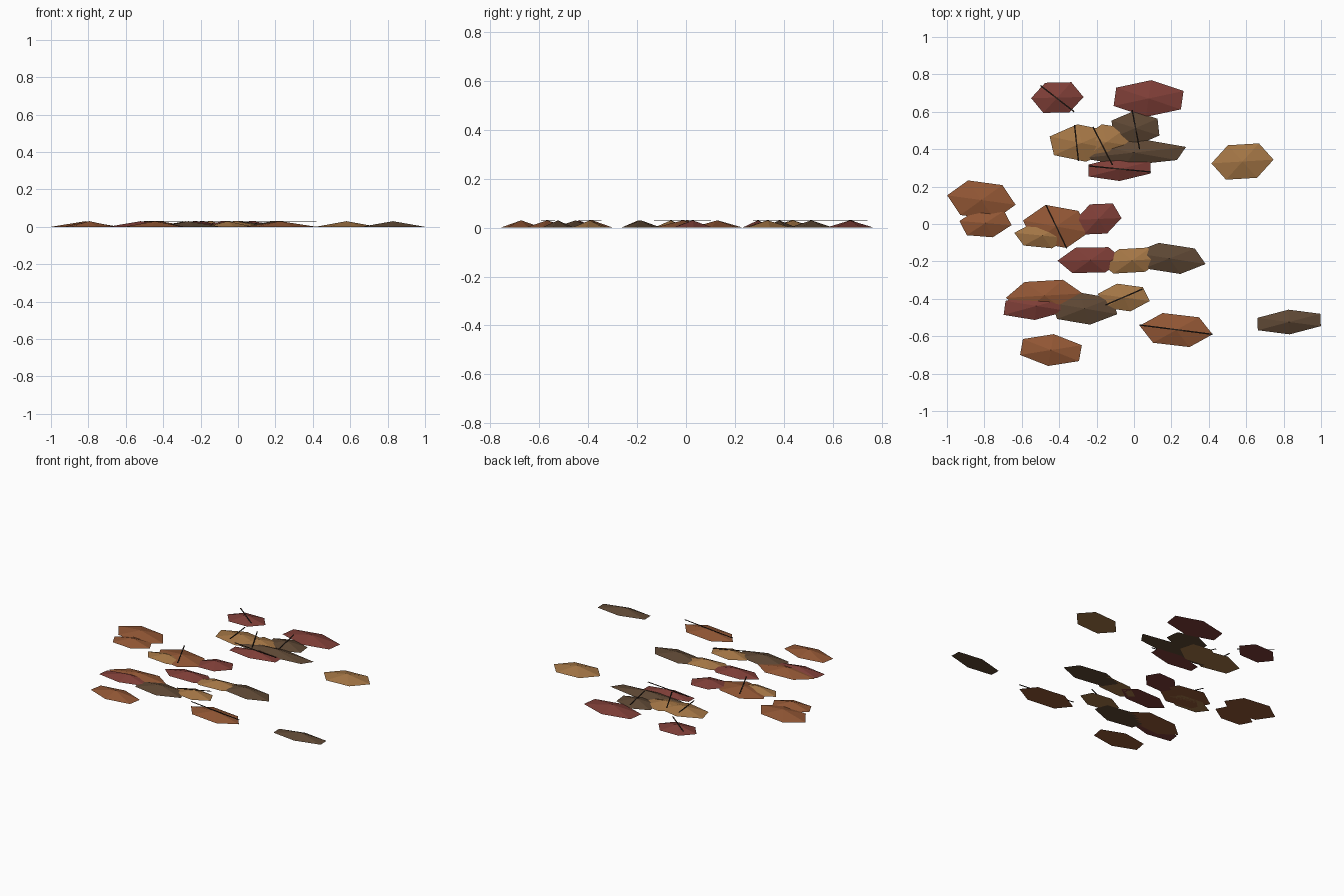
import bpy, bmesh
from mathutils import Vector, Matrix

PEAK = 0.03


def material(name, rgb):
    m = bpy.data.materials.new(name)
    m.diffuse_color = (*rgb, 1)
    return m


def add_object(name, bm, mat):
    bmesh.ops.recalc_face_normals(bm, faces=bm.faces)
    me = bpy.data.meshes.new(name)
    bm.to_mesh(me)
    bm.free()
    me.materials.append(mat)
    ob = bpy.data.objects.new(name, me)
    bpy.context.collection.objects.link(ob)
    return ob


def leaf(name, x, y, ux, uy, vx, vy, mat):
    """Flat six-sided cone; u and v are two neighbouring corner offsets."""
    bm = bmesh.new()
    c, u, v = Vector((x, y, 0)), Vector((ux, uy, 0)), Vector((vx, vy, 0))
    ring = [bm.verts.new(c + o) for o in (u, v, v - u, -u, -v, u - v)]
    top = bm.verts.new(c + Vector((0, 0, PEAK)))
    bm.faces.new(ring[::-1])
    for i in range(6):
        bm.faces.new((ring[i], ring[(i + 1) % 6], top))
    add_object(name, bm, mat)


def stem(name, x0, y0, x1, y1, mat):
    """Thin strip lying level across the leaf tops."""
    a, b = Vector((x0, y0, PEAK)), Vector((x1, y1, PEAK))
    d = b - a
    bm = bmesh.new()
    bmesh.ops.create_cube(bm, size=1)
    rot = d.to_track_quat('X', 'Z').to_matrix().to_4x4()
    scale = Matrix.Diagonal((d.length, 0.007, 0.002, 1))
    bm.transform(Matrix.Translation((a + b) / 2) @ rot @ scale)
    add_object(name, bm, mat)


# Leaves by colour: centre, first corner offset, second corner offset
leaves = {
    "red_leaf": ((0.21, 0.048, 0.038), [
        (-.41, .676, .14, .003, .075, .082),
        (.078, .671, .187, .04, .014, .098),
        (-.077, .294, .166, .04, .0, .064),
        (-.19, .027, .123, .005, .077, .083),
        (-.233, -.193, .176, .003, .097, .069),
        (-.521, -.438, .176, .048, .01, .075)]),
    "brown_leaf": ((0.11, 0.063, 0.034), [
        (.008, .513, .128, -.04, .118, .05),
        (0, .382, .278, .03, .048, .07),
        (.19, -.184, .193, -.03, .135, .053),
        (-.265, -.452, .176, -.03, .146, .056),
        (.829, -.524, .17, -.022, .167, .044)]),
    "orange_leaf": ((0.29, 0.095, 0.035), [
        (-.816, .128, .183, -.025, .112, .08),
        (-.794, .005, .139, -.011, .1, .065),
        (-.417, -.013, .176, -.032, .12, .083),
        (-.48, -.383, .205, .012, .1, .085),
        (.225, -.567, .195, -.023, .123, .068),
        (-.444, -.674, .15, -.059, .165, .026)]),
    "ochre_leaf": ((0.37, 0.18, 0.06), [
        (-.28, .433, .171, -.035, .148, .065),
        (-.147, .438, .13, -.02, .105, .075),
        (.58, .334, .166, .01, .088, .097),
        (-.49, -.062, .15, -.015, .1, .053),
        (-.01, -.195, .17, .01, .1, .07),
        (-.055, -.393, .139, -.019, .103, .055)]),
}
for name, (rgb, items) in leaves.items():
    mat = material(name, rgb)
    for i, vals in enumerate(items, 1):
        leaf(f"{name}_{i}", *vals, mat)

# Stems: start and end points
dark = material("stem", (0.02, 0.013, 0.009))
stems = [(-.5, .74, -.32, .6), (-.01, .61, .03, .4), (-.47, .1, -.36, -.13),
         (.03, -.54, .42, -.59), (-.24, .31, .09, .278), (-.318, .53, -.297, .337),
         (-.22, .52, -.115, .315), (-.152, -.433, .045, -.348)]
for i, s in enumerate(stems, 1):
    stem(f"leaf_stem_{i}", *s, dark)
